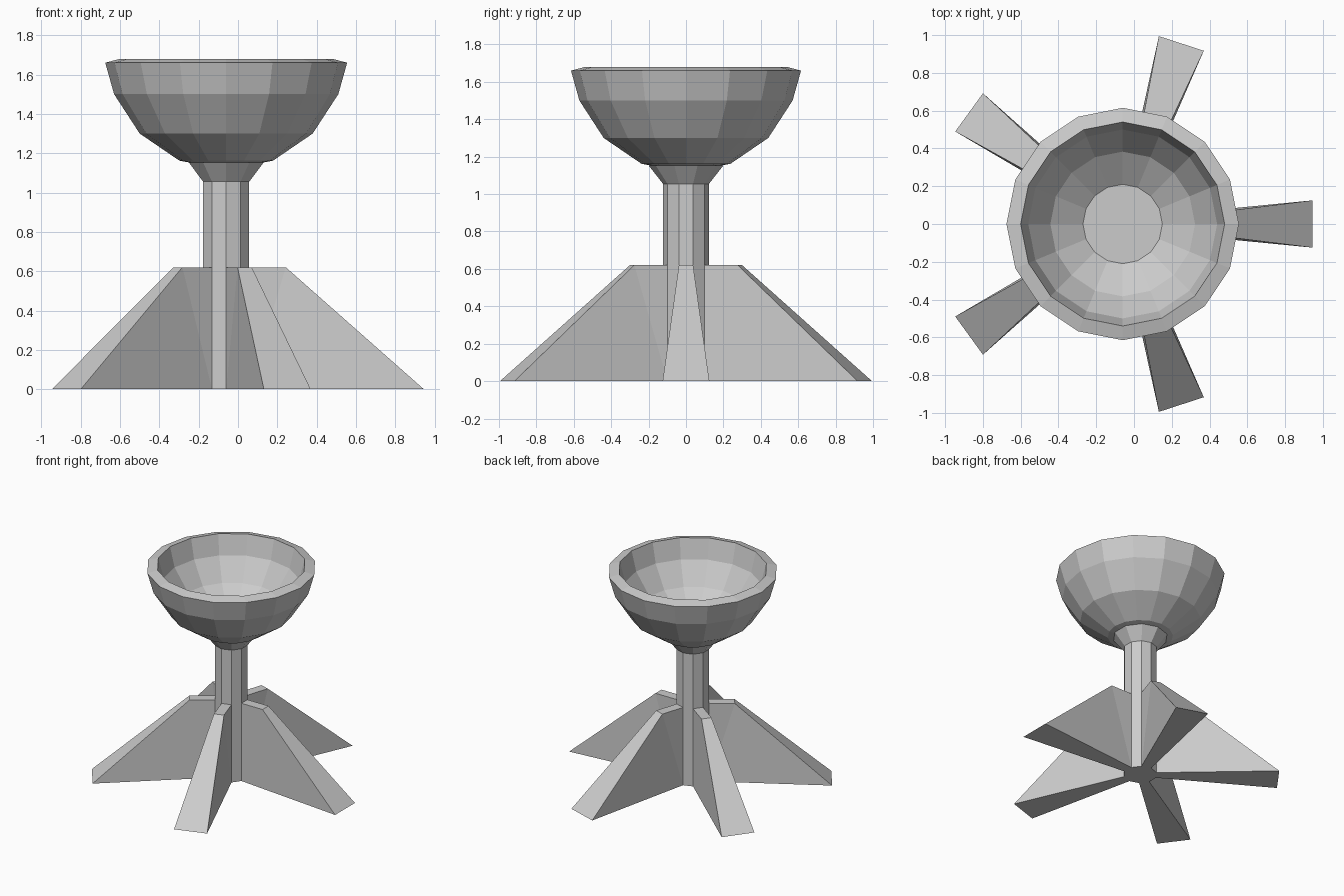
import bpy, bmesh
from math import cos, sin, radians, tau
from mathutils import Matrix

if "Cube" in bpy.data.objects:
    bpy.data.objects.remove(bpy.data.objects["Cube"])

AXIS = Matrix.Translation((-0.06, 0, 0))


def finish(name, bm):
    bmesh.ops.recalc_face_normals(bm, faces=bm.faces[:])
    mesh = bpy.data.meshes.new(name)
    bm.to_mesh(mesh)
    bm.free()
    ob = bpy.data.objects.new(name, mesh)
    bpy.context.collection.objects.link(ob)
    return ob


def lathe(name, profile, sides, phase=0.0):
    """Revolve (radius, z) points into a solid with flat end caps."""
    bm = bmesh.new()
    rings = [[bm.verts.new((r * cos(phase + tau * i / sides),
                            r * sin(phase + tau * i / sides), z))
              for i in range(sides)] for r, z in profile]
    for a, b in zip(rings, rings[1:]):
        for i in range(sides):
            j = (i + 1) % sides
            bm.faces.new((a[i], a[j], b[j], b[i]))
    bm.faces.new(rings[0])
    bm.faces.new(rings[-1])
    ob = finish(name, bm)
    ob.matrix_world = AXIS
    return ob


# Ten-sided column flaring into the neck
lathe("column", [(0.123, 0), (0.123, 1.055), (0.20, 1.153)], 10, radians(18))

# Thick sixteen-sided bowl: underside, outer wall, rim, inner wall, floor
lathe("bowl", [(0.19, 1.153), (0.238, 1.162), (0.44, 1.30), (0.57, 1.50),
               (0.615, 1.66), (0.54, 1.68), (0.50, 1.525), (0.383, 1.358),
               (0.21, 1.237)], 16)

# Five splayed fins growing from alternate column faces
FIN = [(0.117, 0.038, 0), (1.005, 0.125, 0),
       (0.303, 0.038, 0.62), (0.117, 0.038, 0.62)]   # radius, half width, z
for k in range(5):
    bm = bmesh.new()
    left = [bm.verts.new((x, w, z)) for x, w, z in FIN]
    right = [bm.verts.new((x, -w, z)) for x, w, z in FIN]
    # the side is slightly twisted, so split it
    for s in (left, right):
        bm.faces.new((s[0], s[1], s[2]))
        bm.faces.new((s[0], s[2], s[3]))
    for i in range(4):
        j = (i + 1) % 4
        bm.faces.new((left[i], left[j], right[j], right[i]))
    fin = finish(f"base_fin_{k + 1}", bm)
    fin.matrix_world = AXIS @ Matrix.Rotation(tau * k / 5, 4, 'Z')
